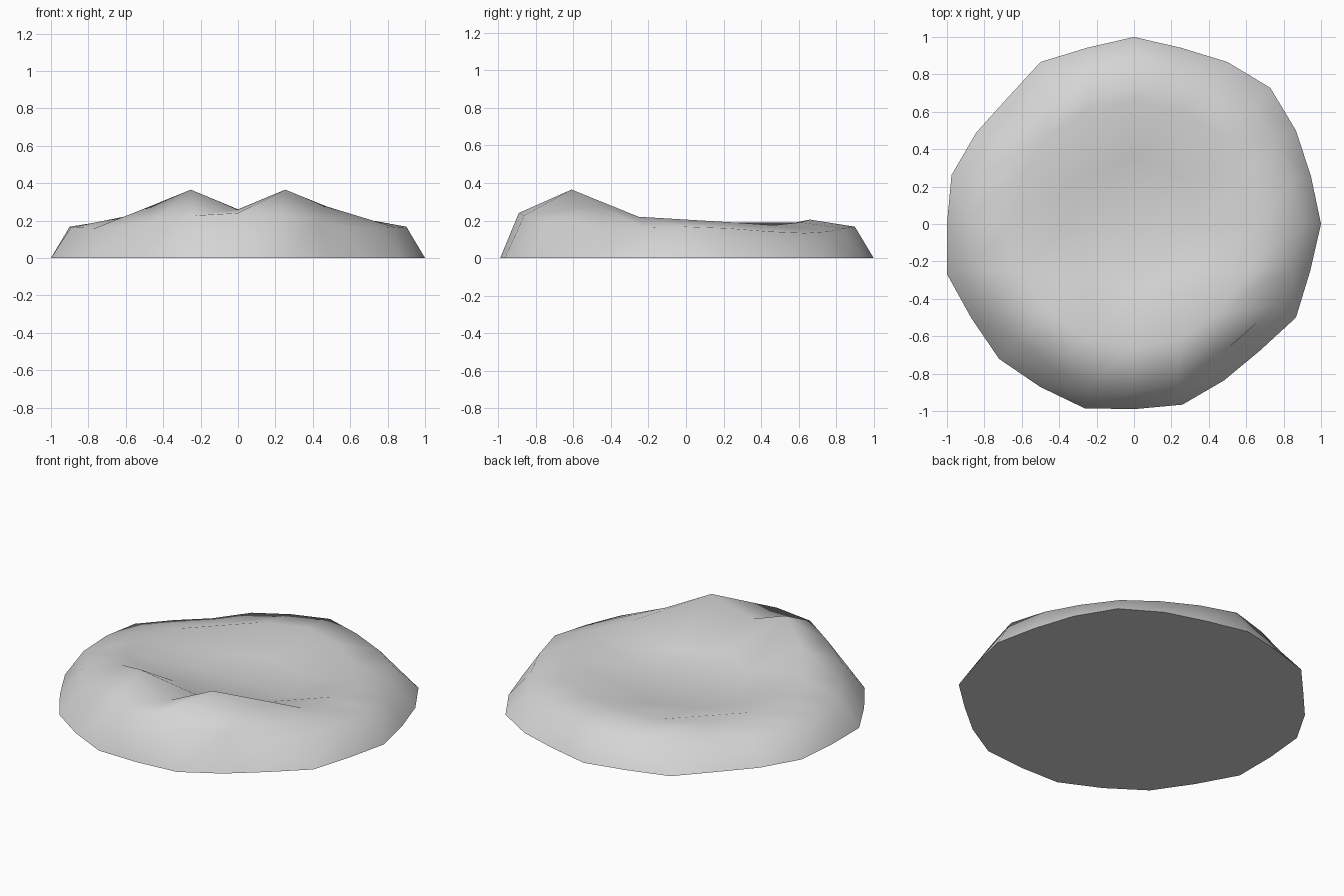
import bpy, bmesh, math

cube = bpy.data.objects.get("Cube")
if cube:
    bpy.data.objects.remove(cube, do_unlink=True)

stone = bpy.data.materials.new("stone grey")
stone.use_nodes = True
GREY = (0.66, 0.66, 0.66, 1)
stone.diffuse_color = GREY
stone.node_tree.nodes["Principled BSDF"].inputs["Base Color"].default_value = GREY

# Uneven foot outline, one radius every 15 degrees from +x
FOOT = [1.0, .98, 1.0, 1.03, 1.0, .975, 1.0, .975, 1.0, .955, .975, 1.01,
        1.0, 1.035, 1.005, 1.02, 1.005, 1.02, .99, 1.0, .965, .955, 1.0, .975]
RING = [0, .36, .66, .885]
N = 3


def angle_of(i, j):
    """Square grid position wrapped to a circle."""
    if i == j == 0:
        return 0
    if abs(i) >= abs(j):
        return math.pi / 4 * j / i + (math.pi if i < 0 else 0)
    return math.pi / 2 - math.pi / 4 * i / j + (math.pi if j < 0 else 0)


def foot_radius(a):
    return FOOT[round(math.degrees(a) / 15) % 24]


def radius(ring, a):
    """Rim follows the foot and draws in at the diagonals."""
    if ring == N:
        return (RING[N] + .015 * math.cos(4 * a)) * foot_radius(a)
    return RING[ring]


def height(ring, a):
    """Shallow bowl with a twin-peaked ridge along the front."""
    front = max(0, -math.sin(a))
    wave = math.cos(4 * a)
    if ring == 3:
        return .15 + .017 * wave + .073 * front ** 2
    if ring == 2:
        return .26 if front > .99 else .19 + .015 * wave + .205 * front ** 2
    return .125 + .04 * front * ring


bm = bmesh.new()
top = {}
for i in range(-N, N + 1):
    for j in range(-N, N + 1):
        ring, a = max(abs(i), abs(j)), angle_of(i, j)
        r = radius(ring, a)
        top[i, j] = bm.verts.new((r * math.cos(a), r * math.sin(a), height(ring, a)))

# Bowl surface
for i in range(-N, N):
    for j in range(-N, N):
        bm.faces.new([top[i, j], top[i + 1, j], top[i + 1, j + 1], top[i, j + 1]])

# Sloping wall and flat underside
rim = sorted((k for k in top if max(map(abs, k)) == N),
             key=lambda k: angle_of(*k) % math.tau)
foot = []
for k in rim:
    a = angle_of(*k)
    r = foot_radius(a)
    foot.append(bm.verts.new((r * math.cos(a), r * math.sin(a), 0)))
for n in range(len(rim)):
    m = (n + 1) % len(rim)
    bm.faces.new([foot[n], foot[m], top[rim[m]], top[rim[n]]])
bm.faces.new(foot[::-1])
bmesh.ops.recalc_face_normals(bm, faces=bm.faces[:])

mesh = bpy.data.meshes.new("rock_mound")
bm.to_mesh(mesh)
bm.free()
mesh.materials.append(stone)
rock = bpy.data.objects.new("rock_mound", mesh)
bpy.context.collection.objects.link(rock)
bpy.context.view_layer.objects.active = rock
rock.select_set(True)
bpy.ops.object.shade_smooth_by_angle(angle=math.radians(75))

# The underside stays flat with a crisp edge
for p in mesh.polygons:
    p.use_smooth = p.normal.z > -.9
for e in mesh.edges:
    if all(mesh.vertices[v].co.z < .001 for v in e.vertices):
        e.use_edge_sharp = True
